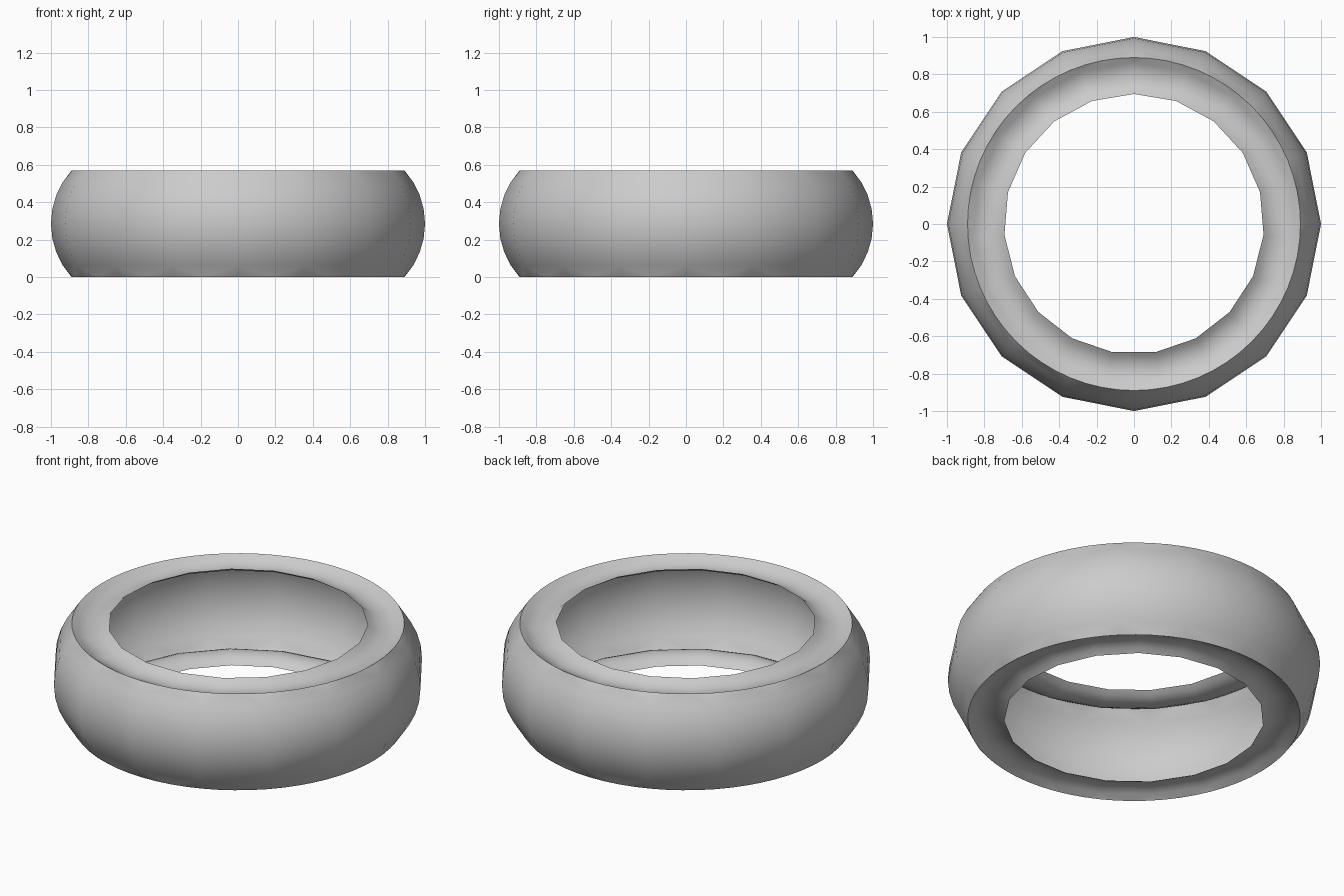
import bpy, bmesh, math

cube = bpy.data.objects.get("Cube")
if cube:
    bpy.data.objects.remove(cube, do_unlink=True)

HEIGHT, RIM, BORE, OUTER = 0.57, 0.89, 0.69, 1.0
FINE, WALL_SIDES, LIP_SIDES = 64, 16, 19

rubber = bpy.data.materials.new("plain grey")
rubber.use_nodes = True
grey = (0.6, 0.6, 0.6, 1)
rubber.diffuse_color = grey
rubber.node_tree.nodes["Principled BSDF"].inputs["Base Color"].default_value = grey


def arc(start, end, sag, steps):
    """Circular arc of (radius, height) points, bulging by sag to the right of travel."""
    (r0, z0), (r1, z1) = start, end
    dr, dz = r1 - r0, z1 - z0
    chord = math.hypot(dr, dz)
    half = 2 * math.atan(2 * abs(sag) / chord)
    radius = chord / 2 / math.sin(half)
    points = []
    for i in range(steps + 1):
        a = half * (2 * i / steps - 1)
        along = 0.5 + radius * math.sin(a) / chord
        off = math.copysign(radius * (math.cos(a) - math.cos(half)), sag) / chord
        points.append((r0 + dr * along + dz * off, z0 + dz * along - dr * off))
    return points


def loft(name, profile, counts):
    """Lathe a profile whose rings may have different numbers of sides."""
    bm = bmesh.new()
    rings = []
    for (r, z), n in zip(profile, counts):
        angles = [math.pi / 2 + math.tau * k / n for k in range(n)]
        rings.append([bm.verts.new((r * math.cos(a), r * math.sin(a), z)) for a in angles])
    for low, high in zip(rings, rings[1:]):
        n, m = len(low), len(high)
        if n == m:
            for k in range(n):
                j = (k + 1) % n
                bm.faces.new((low[k], low[j], high[j], high[k]))
            continue
        # Zip unequal rings together with triangles
        i = j = 0
        while i < n or j < m:
            a, b = low[i % n], high[j % m]
            if j >= m or (i < n and (i + 0.5) / n <= (j + 0.5) / m):
                i += 1
                bm.faces.new((a, low[i % n], b))
            else:
                j += 1
                bm.faces.new((a, high[j % m], b))
    for face in bm.faces:
        face.smooth = True
    bm.normal_update()
    mesh = bpy.data.meshes.new(name)
    bm.to_mesh(mesh)
    bm.free()
    mesh.materials.append(rubber)
    obj = bpy.data.objects.new(name, mesh)
    bpy.context.collection.objects.link(obj)


# Bulging outer wall, finely divided only at its two rims
wall = arc((RIM, 0), (RIM, HEIGHT), OUTER - RIM, 8)
loft("outer_wall", wall, [FINE] + [WALL_SIDES] * 7 + [FINE])

# Thin grooved lips, leaving the ring hollow inside
upper = arc((RIM, HEIGHT), (BORE + 0.005, HEIGHT), -0.04, 6)
lip_counts = [FINE] + [LIP_SIDES] * 6
loft("upper_lip", upper, lip_counts)
lower = [(r, HEIGHT - z) for r, z in reversed(upper)]
loft("lower_lip", lower, lip_counts[::-1])
